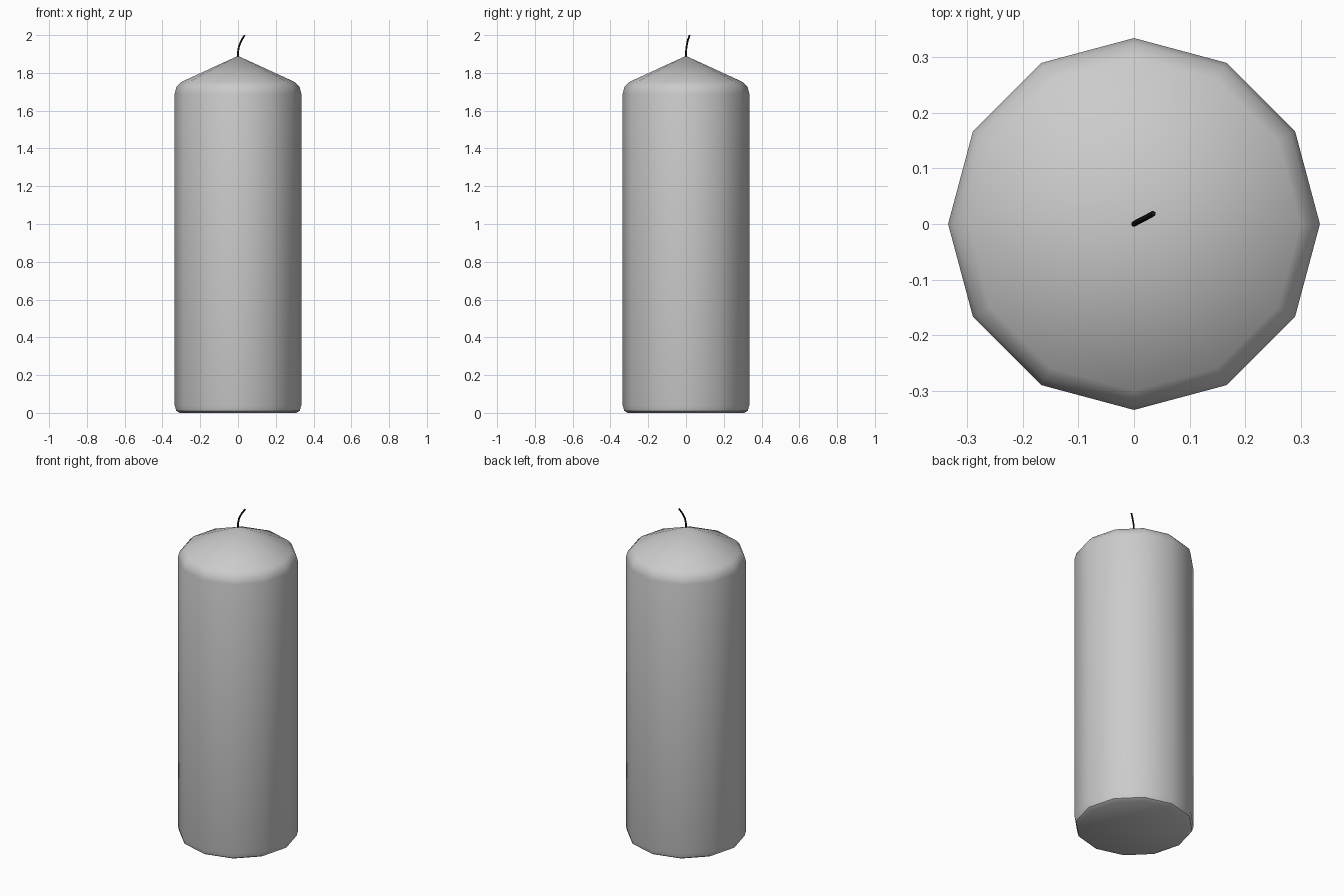
import bpy, bmesh
from math import cos, sin, pi, radians
from mathutils import Vector

if "Cube" in bpy.data.objects:
    bpy.data.objects.remove(bpy.data.objects["Cube"])


def finish(bm, name, angle):
    bmesh.ops.recalc_face_normals(bm, faces=bm.faces[:])
    me = bpy.data.meshes.new(name)
    bm.to_mesh(me)
    bm.free()
    ob = bpy.data.objects.new(name, me)
    bpy.context.collection.objects.link(ob)
    bpy.ops.object.select_all(action='DESELECT')
    ob.select_set(True)
    bpy.context.view_layer.objects.active = ob
    bpy.ops.object.shade_smooth_by_angle(angle=radians(angle))
    return ob


def bridge(bm, rings):
    for a, b in zip(rings, rings[1:]):
        n = len(a)
        for i in range(n):
            j = (i + 1) % n
            bm.faces.new((a[i], a[j], b[j], b[i]))


# Wax body: 12-sided turned profile with a conical top
SIDES = 12
profile = [(0.308, 0.0), (0.327, 0.011), (0.335, 0.04),
           (0.335, 1.69), (0.326, 1.725), (0.300, 1.752)]
bm = bmesh.new()
rings = [[bm.verts.new((r * cos(2 * pi * i / SIDES), r * sin(2 * pi * i / SIDES), z))
          for i in range(SIDES)] for r, z in profile]
bridge(bm, rings)
bm.faces.new(rings[0][::-1])
apex = bm.verts.new((0, 0, 1.89))
for i in range(SIDES):
    bm.faces.new((rings[-1][i], rings[-1][(i + 1) % SIDES], apex))
finish(bm, "candle_body", 40)

# Wick: thin tube swept along a bent path
path = [Vector(p) for p in [(0, 0, 1.87), (0, 0, 1.91), (0.005, 0.003, 1.94),
                            (0.017, 0.009, 1.97), (0.035, 0.019, 1.999)]]
bm = bmesh.new()
rings = []
side = Vector((-0.48, 0.88, 0)).normalized()
for i, p in enumerate(path):
    t = (path[min(i + 1, len(path) - 1)] - path[max(i - 1, 0)]).normalized()
    up = t.cross(side)
    rings.append([bm.verts.new(p + 0.005 * (side * cos(k * pi / 4) + up * sin(k * pi / 4)))
                  for k in range(8)])
bridge(bm, rings)
bm.faces.new(rings[0][::-1])
bm.faces.new(rings[-1])
wick = finish(bm, "wick", 40)
mat = bpy.data.materials.new("charred_black")
mat.diffuse_color = (0.01, 0.01, 0.01, 1)
mat.use_nodes = True
mat.node_tree.nodes["Principled BSDF"].inputs["Base Color"].default_value = mat.diffuse_color
wick.data.materials.append(mat)
